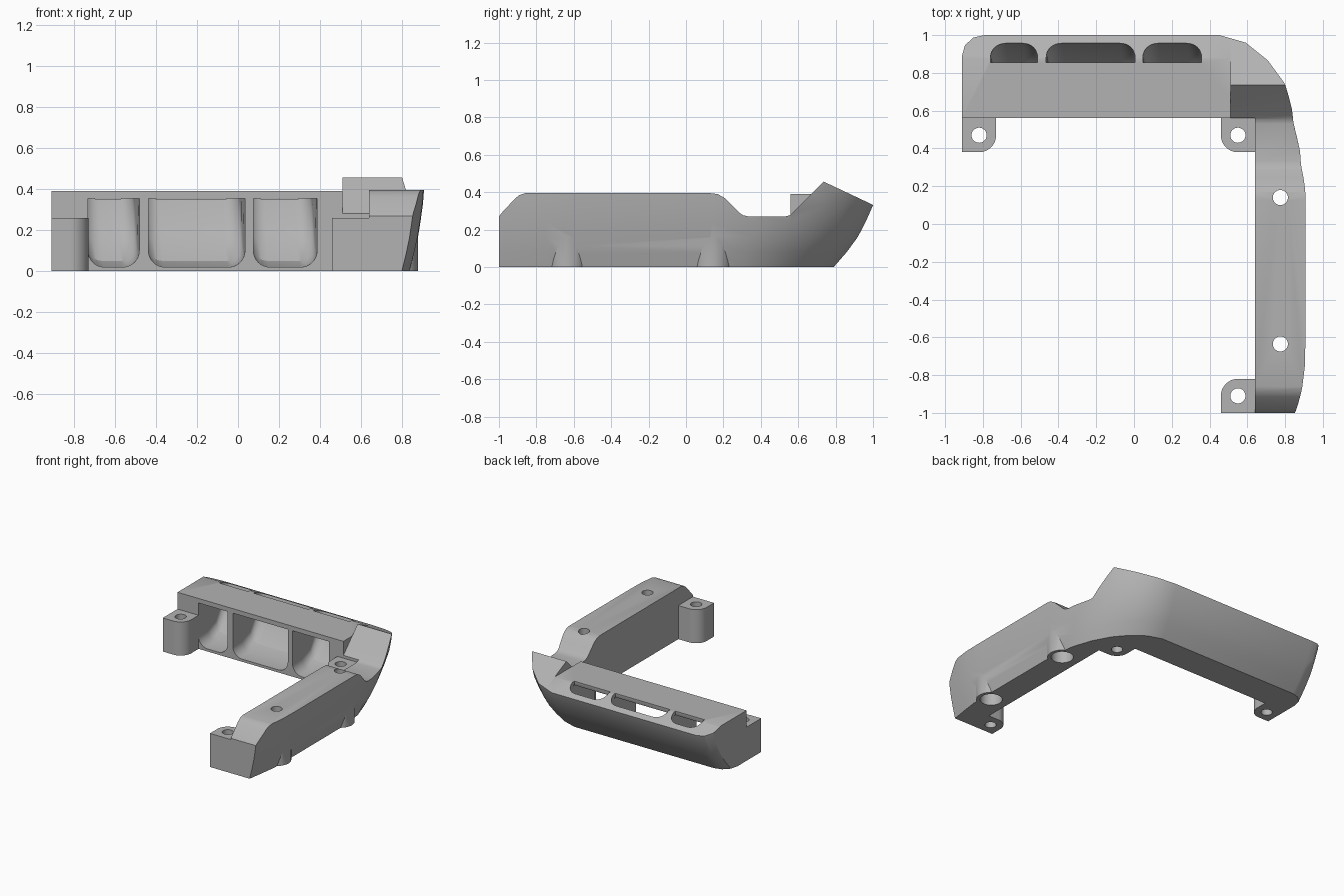
import bpy
import bmesh
from math import cos, sin, pi, radians, hypot

default_cube = bpy.data.objects.get("Cube")
if default_cube:
    bpy.data.objects.remove(default_cube, do_unlink=True)

GREY = (0.45, 0.45, 0.45, 1.0)
grey = bpy.data.materials.new("plain_grey")
grey.use_nodes = True
grey.diffuse_color = GREY
grey.node_tree.nodes["Principled BSDF"].inputs["Base Color"].default_value = GREY


def loft(name, rings):
    """Closed solid skinned through rings of equal point count."""
    bm = bmesh.new()
    loops = [[bm.verts.new(point) for point in ring] for ring in rings]
    count = len(loops[0])
    for lower, upper in zip(loops, loops[1:]):
        for i in range(count):
            j = (i + 1) % count
            bm.faces.new((lower[i], lower[j], upper[j], upper[i]))
    bm.faces.new(loops[0][::-1])
    bm.faces.new(loops[-1])
    bmesh.ops.recalc_face_normals(bm, faces=bm.faces)
    mesh = bpy.data.meshes.new(name)
    bm.to_mesh(mesh)
    bm.free()
    mesh.materials.append(grey)
    obj = bpy.data.objects.new(name, mesh)
    bpy.context.collection.objects.link(obj)
    return obj


def upright(name, outline, low, high):
    return loft(name, [[(x, y, z) for x, y in outline] for z in (low, high)])


def crosswise(name, profile, left, right):
    return loft(name, [[(x, y, z) for y, z in profile] for x in (left, right)])


def cylinder(name, cx, cy, radius, low, high, sides=40):
    angles = [2 * pi * i / sides for i in range(sides)]
    circle = [(cx + radius * cos(a), cy + radius * sin(a)) for a in angles]
    return upright(name, circle, low, high)


def combine(target, tool, operation="DIFFERENCE"):
    """Apply a boolean and discard the tool."""
    tool.hide_render = True
    mod = target.modifiers.new("combine", "BOOLEAN")
    mod.operation = operation
    mod.solver = "EXACT"
    mod.object = tool
    bpy.context.view_layer.objects.active = target
    bpy.ops.object.modifier_apply(modifier=mod.name)
    bpy.data.objects.remove(tool, do_unlink=True)


def finish(obj):
    bpy.ops.object.select_all(action="DESELECT")
    obj.select_set(True)
    bpy.context.view_layer.objects.active = obj
    bpy.ops.object.shade_smooth_by_angle(angle=radians(28))


# Outer wall footprints: at the floor and at the rim, flaring between them
floor_wall = [(.80, -1), (.82, -.87), (.836, -.75), (.838, -.6), (.838, .1),
              (.815, .3), (.765, .45), (.695, .58), (.61, .68), (.51, .755),
              (.4, .79), (-.79, .79), (-.85, .775), (-.895, .73), (-.91, .67)]
rim_wall = [(.86, -1), (.885, -.87), (.9, -.75), (.903, -.6), (.903, .15),
            (.888, .4), (.848, .58), (.785, .73), (.7, .855), (.59, .955),
            (.45, 1), (-.79, 1), (-.85, .985), (-.895, .94), (-.91, .88)]
inner_wall = [(-.91, .56), (.64, .56), (.64, -1)]
flare = [(0, 0), (.08, .33), (.16, .61), (.24, .81), (.33, 1), (.4, 1.08), (.5, 1.15)]

rings = []
for z, t in flare:
    ring = []
    for (fx, fy), (rx, ry) in zip(floor_wall, rim_wall):
        # end faces stay flat; only the back wall keeps flaring above the rim
        ring.append((max(-.91, fx + (rx - fx) * t), fy + (ry - fy) * t, z))
    rings.append(ring + [(x, y, z) for x, y in inner_wall])
body = loft("corner_frame", rings)

# Side arm bosses, absorbed by the flared wall higher up
SCREW_X = .775
for y in (-.635, .14):
    combine(body, cylinder("boss", SCREW_X, y, .103, 0, .26), "UNION")

# Top of the back arm: flat with a sloped rear edge
back_top = [(.2, .39), (.877, .39), (1.2, .238), (1.2, .8), (.2, .8)]
combine(body, crosswise("back_trim", back_top, -1.3, .51))

# Top of the side arm: rounded nose, flat, dip, then a peak at the corner
side_top = [(-1.2, .07), (-1, .27), (-.985, .29), (-.915, .365), (-.89, .385),
            (-.86, .395), (.13, .395), (.17, .39), (.205, .37), (.285, .29),
            (.305, .277), (.335, .27), (.53, .27), (.555, .277), (.575, .295),
            (.735, .457), (1.2, .238), (1.2, .8), (-1.2, .8)]
combine(body, crosswise("side_trim", side_top, .51, 1.3))

# Ducts: enter at the front of the back arm and turn up to slots in its top
# stations hold the (y, z) of the inside of the bend, then of the outside
stations = [((.5, .355), (.5, .02)), ((.68, .355), (.68, .02)),
            ((.835, .355), (.78, .05)), ((.846, .356), (.87, .14)),
            ((.852, .358), (.93, .25)), ((.855, .364), (.96, .364)),
            ((.855, .6), (.96, .6))]
CORNER = .08
STEPS = 8


def duct(left, right):
    rings = []
    for i, ((ya, za), (yb, zb)) in enumerate(stations):
        shift = -.03 * min(i / 5, 1)
        length = hypot(yb - ya, zb - za)
        section = [(left, 0), (right, 0)]
        for k in range(STEPS + 1):
            a = pi / 2 * k / STEPS
            section.append((right - CORNER + CORNER * cos(a),
                            length - CORNER + CORNER * sin(a)))
        for k in range(STEPS + 1):
            a = pi / 2 * (1 + k / STEPS)
            section.append((left + CORNER + CORNER * cos(a),
                            length - CORNER + CORNER * sin(a)))
        rings.append([(x + shift, ya + (yb - ya) * d / length,
                       za + (zb - za) * d / length) for x, d in section])
    return loft("duct_cutter", rings)


for left, right in ((-.73, -.48), (-.435, .036), (.077, .388)):
    combine(body, duct(left, right))

# Screw holes with wide counterbores from below
for y in (-.635, .14):
    combine(body, cylinder("screw_hole", SCREW_X, y, .04, -.1, .6))
    combine(body, cylinder("counterbore", SCREW_X, y, .078, -.1, .15))
finish(body)


# Mounting tabs: square blocks with one round corner and a through hole
def tab(name, cx, cy, sx, sy, half=.09):
    outline = [(-half, half), (-half, -half), (half, -half)]
    outline += [(half * cos(pi / 2 * k / 12), half * sin(pi / 2 * k / 12))
                for k in range(13)]
    outline.pop()
    outline.append((0, half))
    block = upright(name, [(cx + sx * x, cy + sy * y) for x, y in outline], 0, .26)
    combine(block, cylinder("tab_hole", cx, cy, .04, -.1, .5))
    finish(block)


tab("left_end_tab", -.82, .47, 1, -1)
tab("corner_tab", .55, .47, -1, -1)
tab("front_end_tab", .55, -.91, -1, 1)
